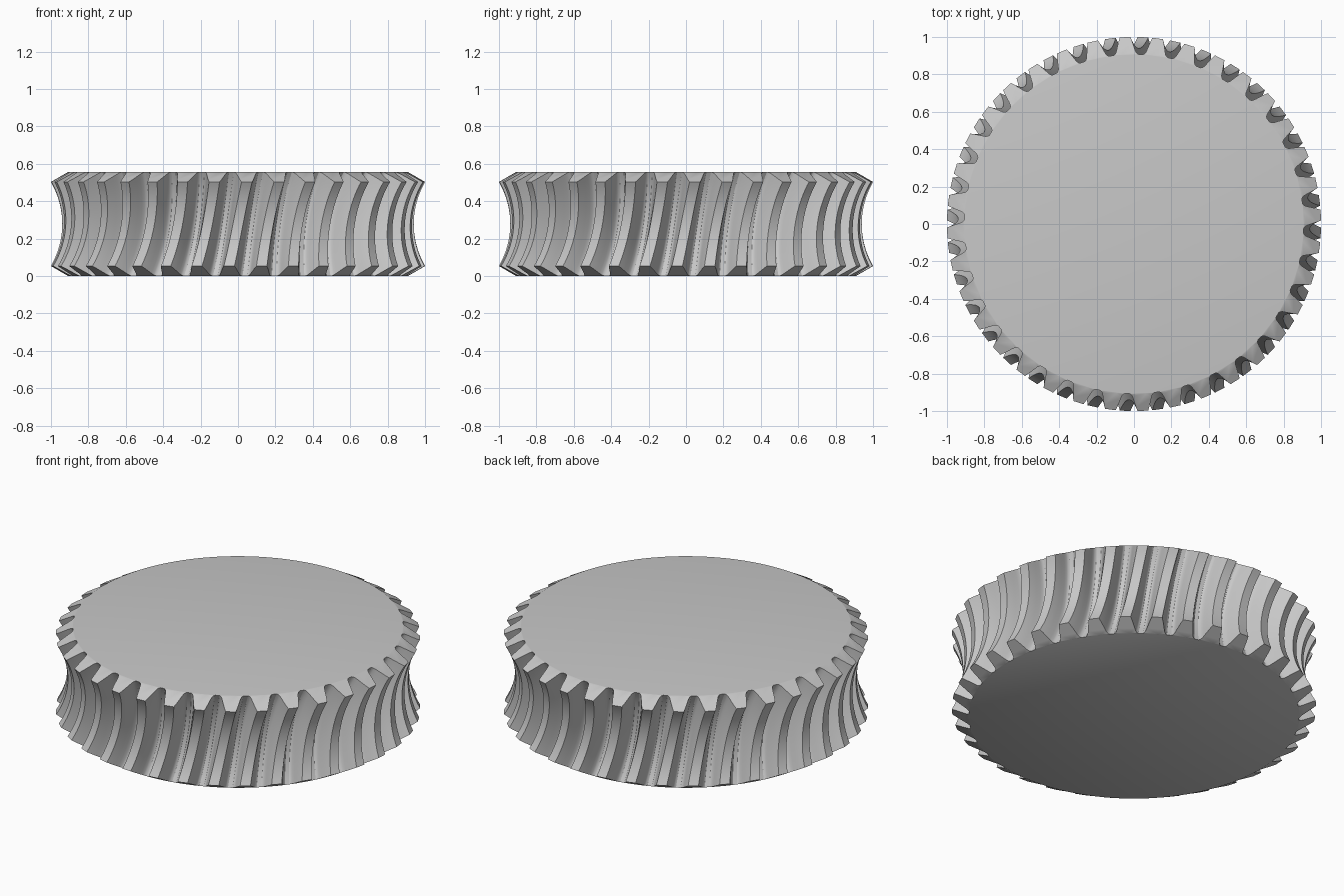
import bpy
import bmesh
from math import sin, cos, radians, pi

if "Cube" in bpy.data.objects:
    bpy.data.objects.remove(bpy.data.objects["Cube"], do_unlink=True)

TEETH = 36
HALF_HEIGHT = 0.2785
THROAT_CENTRE = 1.39      # distance from the wheel axis to the mating worm's axis
HALF_ARC = radians(30)    # the teeth wrap this far each way round the worm
TWIST = 0.0475            # how far a tooth leans from its middle to its end
STEPS = 20

# Half of a tooth section: (angle from tooth centre, distance from worm axis)
half_tooth = [(0.0285, 0.45), (0.037, 0.475), (0.0445, 0.50),
              (0.052, 0.525), (0.058, 0.542), (0.065, 0.552), (0.074, 0.557)]
section = [(-a, d) for a, d in reversed(half_tooth)] + half_tooth


def wheel_point(angle, depth, wrap):
    """Place a section point on the throated, helical rim."""
    radius = THROAT_CENTRE - depth * cos(wrap)
    turn = angle + TWIST * sin(wrap) / sin(HALF_ARC) - pi / 2
    return (radius * cos(turn), radius * sin(turn), HALF_HEIGHT + depth * sin(wrap))


bm = bmesh.new()

# Rim rows, from the bottom end of the teeth to the top end
rows = []
for step in range(STEPS + 1):
    wrap = HALF_ARC * (2 * step / STEPS - 1)
    rows.append([bm.verts.new(wheel_point(2 * pi * t / TEETH + a, d, wrap))
                 for t in range(TEETH) for a, d in section])

# Tooth tips, flanks and grooves
count = len(rows[0])
for low, high in zip(rows, rows[1:]):
    for i in range(count):
        j = (i + 1) % count
        bm.faces.new((low[i], low[j], high[j], high[i]))

# Sloped tooth ends and the flat round faces
width = len(section)
root_depth = section[0][1]
for row, wrap in ((rows[0], -HALF_ARC), (rows[-1], HALF_ARC)):
    rim = []
    for t in range(TEETH):
        tooth = row[t * width:(t + 1) * width]
        base = [bm.verts.new(wheel_point(2 * pi * t / TEETH + a, root_depth, wrap))
                for a in (-0.025, 0.025)]
        bm.faces.new(tooth + base[::-1])
        rim += [tooth[0], *base, tooth[-1]]
    bm.faces.new(rim)

bmesh.ops.recalc_face_normals(bm, faces=bm.faces)
mesh = bpy.data.meshes.new("worm_wheel")
bm.to_mesh(mesh)
bm.free()

# Plain grey metal
grey = bpy.data.materials.new("plain_grey")
grey.use_nodes = True
colour = (0.58, 0.58, 0.58, 1)
grey.diffuse_color = colour
grey.node_tree.nodes["Principled BSDF"].inputs["Base Color"].default_value = colour
mesh.materials.append(grey)

wheel = bpy.data.objects.new("worm_wheel", mesh)
bpy.context.collection.objects.link(wheel)
bpy.ops.object.select_all(action="DESELECT")
wheel.select_set(True)
bpy.context.view_layer.objects.active = wheel
bpy.ops.object.shade_smooth_by_angle(angle=radians(30))
